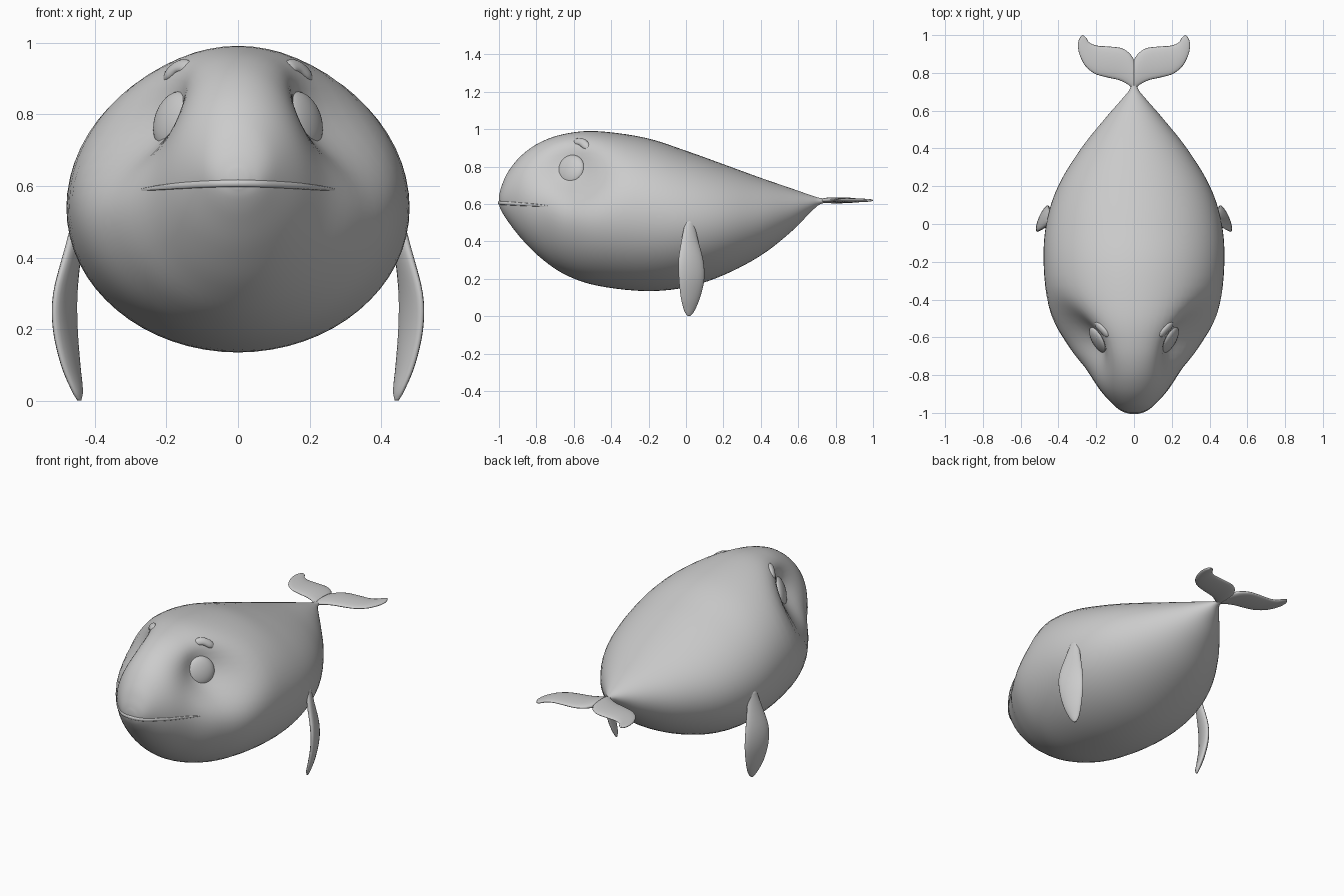
import bpy, bmesh
from math import sin, cos, pi, exp
from mathutils import Vector, Matrix
from mathutils.bvhtree import BVHTree

if "Cube" in bpy.data.objects:
    bpy.data.objects.remove(bpy.data.objects["Cube"])


def spline(keys, steps):
    """Catmull-Rom samples through rows of numbers."""
    rows = [Vector(k) for k in keys]
    rows = [2 * rows[0] - rows[1]] + rows + [2 * rows[-1] - rows[-2]]
    out = []
    for i in range(1, len(rows) - 2):
        a, b, c, d = rows[i - 1:i + 3]
        for s in range(steps):
            t = s / steps
            out.append(0.5 * (2 * b + (c - a) * t + (2 * a - 5 * b + 4 * c - d) * t * t
                              + (3 * b - a - 3 * c + d) * t ** 3))
    return out + [rows[-2]]


def ellipse(c, u, v, n):
    c, u, v = Vector(c), Vector(u), Vector(v)
    return [c + u * cos(2 * pi * i / n) + v * sin(2 * pi * i / n) for i in range(n)]


def finish(bm, name, mirror=False):
    bmesh.ops.recalc_face_normals(bm, faces=bm.faces)
    me = bpy.data.meshes.new(name)
    bm.to_mesh(me)
    ob = bpy.data.objects.new(name, me)
    bpy.context.collection.objects.link(ob)
    for p in me.polygons:
        p.use_smooth = True
    if mirror:
        ob.modifiers.new("Mirror", 'MIRROR').use_mirror_merge = False
    return ob


def loft(rings):
    bm = bmesh.new()
    vs = [[bm.verts.new(p) for p in r] for r in rings]
    n = len(vs[0])
    for a, b in zip(vs, vs[1:]):
        for i in range(n):
            j = (i + 1) % n
            bm.faces.new((a[i], a[j], b[j], b[i]))
    bm.faces.new(vs[0])
    bm.faces.new(vs[-1])
    return bm


# Body: y, top z, bottom z, half width
body_keys = [(-1.0, .645, .595, .025), (-.985, .70, .56, .07), (-.95, .775, .505, .115),
             (-.88, .86, .415, .18), (-.78, .93, .315, .255), (-.65, .975, .225, .36),
             (-.48, .99, .165, .447), (-.22, .955, .135, .478), (0, .885, .155, .465),
             (.2, .813, .22, .402), (.4, .74, .325, .28), (.56, .685, .45, .152),
             (.66, .65, .55, .065), (.715, .633, .598, .022), (.77, .628, .61, .014)]
rings = []
for y, top, bot, w in spline(body_keys, 5):
    ring = ellipse((0, y, (top + bot) / 2), (w, 0, 0), (0, 0, (top - bot) / 2), 64)
    for p in ring:  # eye socket hollows
        g = exp(-((y + .63) / .17) ** 2 - ((p.z - .80) / .16) ** 2)
        p.x *= 1 - .48 * g
    rings.append(ring)
bm = loft(rings)
tree = BVHTree.FromBMesh(bm)
finish(bm, "body")

# Mouth: thin lip that follows the face
path = []
for i in range(41):
    t = -1 + i / 20
    x, z = .27 * t, .607 - .018 * t * t
    hit = tree.ray_cast(Vector((x, -2, z)), Vector((0, 1, 0)))[0]
    path.append((hit if hit else Vector((x, -.73, z)), .003 + .007 * (1 - t ** 4)))
lip = [ellipse(p, (0, r * .6, 0), (0, 0, r), 8) for p, r in path]
finish(loft(lip), "mouth_lip")

# Eyes: flattened balls facing outwards
bm = bmesh.new()
bmesh.ops.create_uvsphere(bm, u_segments=32, v_segments=16, radius=1)
normal = Vector((.80, -.53, .27)).normalized()
side = Vector((0, 0, 1)).cross(normal).normalized()
up = normal.cross(side)
m = Matrix((side * .085, up * .083, normal * .033)).transposed().to_4x4()
bmesh.ops.transform(bm, verts=bm.verts, matrix=Matrix.Translation((.18, -.617, .783)) @ m)
finish(bm, "eye", True)

# Brows: short bent pads above the eyes
brow = spline([(.139, -.598, .925, .010), (.146, -.585, .934, .020), (.168, -.558, .932, .022),
               (.192, -.535, .912, .021), (.203, -.522, .896, .012)], 4)
rings = []
for i, b in enumerate(brow):
    c, r = b.xyz, b.w
    d = (brow[min(i + 1, len(brow) - 1)].xyz - brow[max(i - 1, 0)].xyz).normalized()
    out = Vector((.6, -.4, .6))
    out = (out - d * out.dot(d)).normalized()
    rings.append(ellipse(c, out * r * .6, d.cross(out) * r, 12))
finish(loft(rings), "brow", True)

# Flippers: z, centre x, centre y, half chord, half thickness
fin = [(.52, .443, .02, .022, .014), (.42, .461, .02, .045, .018), (.3, .482, .026, .072, .02),
       (.2, .482, .03, .074, .02), (.1, .467, .024, .056, .017), (.03, .449, .018, .03, .012),
       (.001, .443, .016, .008, .005)]
rings = [ellipse((x, y, z), (.4 * a, -.92 * a, 0), (.92 * b, .4 * b, 0), 20)
         for z, x, y, a, b in spline(fin, 4)]
finish(loft(rings), "flipper", True)

# Tail fluke half: leading x, y, trailing x, y, half thickness
fluke = [(0, .71, 0, .87, .016), (.03, .737, .025, .905, .016), (.08, .762, .07, .932, .015),
         (.15, .778, .14, .94, .014), (.21, .797, .2, .945, .012), (.26, .84, .237, .962, .011),
         (.291, .905, .252, .984, .009), (.296, .96, .264, .996, .007), (.284, .99, .274, 1.0, .004)]
rings = []
for x0, y0, x1, y1, h in spline(fluke, 4):
    c = ((x0 + x1) / 2, (y0 + y1) / 2, .62)
    rings.append(ellipse(c, ((x0 - x1) / 2, (y0 - y1) / 2, 0), (0, 0, h), 20))
finish(loft(rings), "tail_fluke", True)
